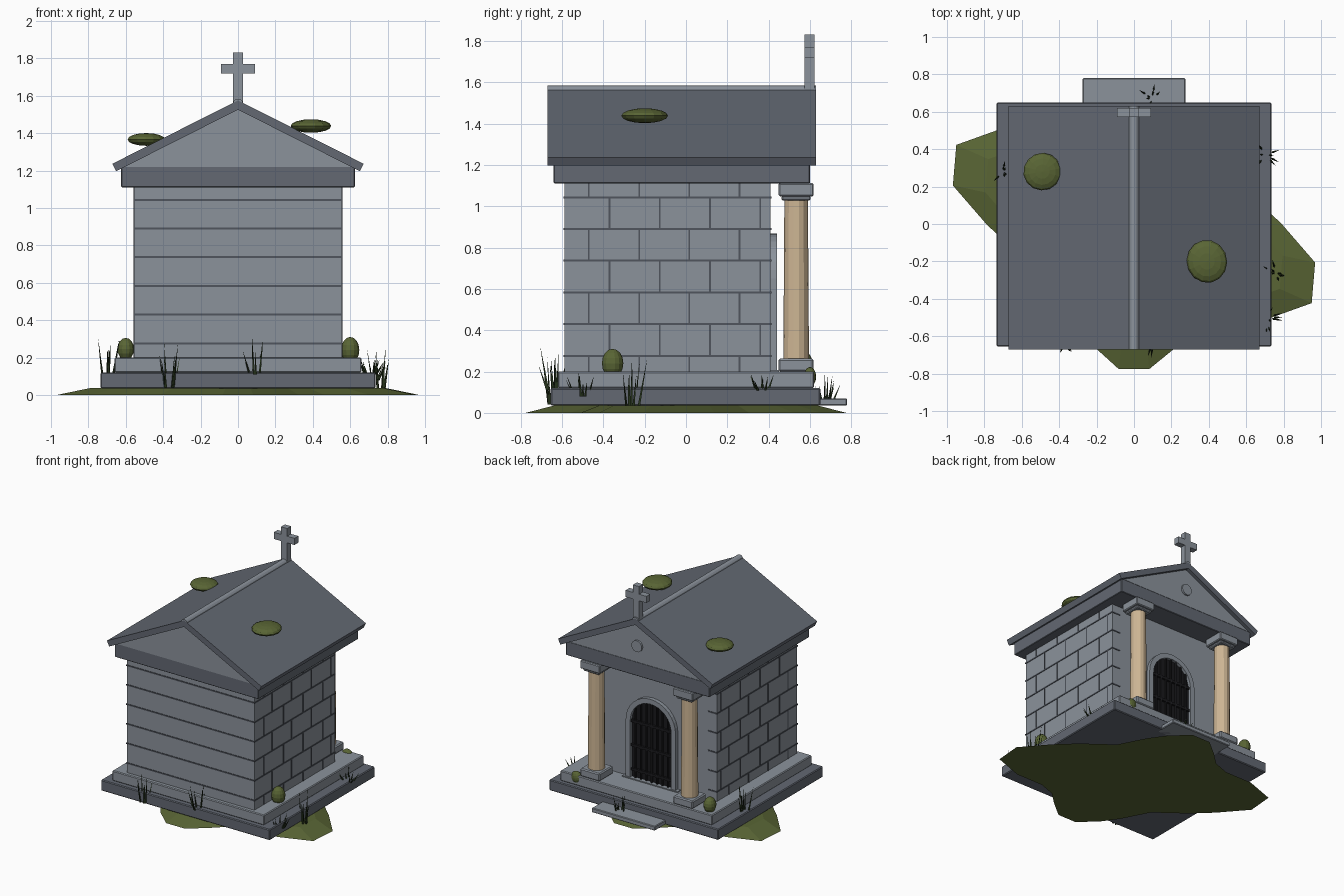
import bpy, bmesh, math, random
from mathutils import Vector, Matrix

if "Cube" in bpy.data.objects:
    bpy.data.objects.remove(bpy.data.objects["Cube"])

random.seed(4)


def mat(name, r, g, b):
    m = bpy.data.materials.new(name)
    m.diffuse_color = (r, g, b, 1)
    m.use_nodes = True
    m.node_tree.nodes["Principled BSDF"].inputs["Base Color"].default_value = m.diffuse_color
    return m


STONE = mat("stone", .26, .29, .33)
DARK = mat("dark_stone", .125, .14, .17)
JOINT = mat("joint", .08, .09, .11)
TAN = mat("sandstone", .62, .47, .30)
IRON = mat("iron", .01, .01, .012)
MOSS = mat("moss", .10, .13, .035)
GRASS = mat("grass", .02, .035, .012)


def finish(name, bm, m):
    bmesh.ops.recalc_face_normals(bm, faces=bm.faces)
    me = bpy.data.meshes.new(name)
    bm.to_mesh(me)
    bm.free()
    me.materials.append(m)
    ob = bpy.data.objects.new(name, me)
    bpy.context.collection.objects.link(ob)
    return ob


def add_box(bm, x0, x1, y0, y1, z0, z1):
    c = Vector(((x0 + x1) / 2, (y0 + y1) / 2, (z0 + z1) / 2))
    s = Matrix.Diagonal((x1 - x0, y1 - y0, z1 - z0, 1))
    bmesh.ops.create_cube(bm, size=1, matrix=Matrix.Translation(c) @ s)


def boxes(name, m, items, bevel=0):
    bm = bmesh.new()
    for b in items:
        add_box(bm, *b)
    ob = finish(name, bm, m)
    if bevel:
        mod = ob.modifiers.new("bevel", 'BEVEL')
        mod.width, mod.segments = bevel, 1
    return ob


def prism(name, m, pts, y0, y1):
    """Extrude an x-z outline along y."""
    bm = bmesh.new()
    f = bm.faces.new([bm.verts.new((x, y0, z)) for x, z in pts])
    r = bmesh.ops.extrude_face_region(bm, geom=[f])
    vs = [v for v in r["geom"] if isinstance(v, bmesh.types.BMVert)]
    bmesh.ops.translate(bm, verts=vs, vec=(0, y1 - y0, 0))
    return finish(name, bm, m)


def add_cyl(bm, p, q, r1, r2, n):
    p, q = Vector(p), Vector(q)
    d = q - p
    rot = d.to_track_quat('Z', 'Y').to_matrix().to_4x4()
    bmesh.ops.create_cone(bm, cap_ends=True, segments=n, radius1=r1, radius2=r2,
                          depth=d.length, matrix=Matrix.Translation((p + q) / 2) @ rot)


def cyl(name, m, p, q, r1, r2, n):
    bm = bmesh.new()
    add_cyl(bm, p, q, r1, r2, n)
    return finish(name, bm, m)


# mossy ground patch: point-symmetric lobed outline with sloping rim
radii = [.79, .66, .57, .52, .55, .61, .69, .78, .78, .70, .65, .69, .87, 1.04, .99] * 2
bm = bmesh.new()
rings = []
for s, z in ((1, 0), (.82, .036)):
    rings.append([bm.verts.new((s * r * math.cos(i * math.pi / 15),
                                s * r * math.sin(i * math.pi / 15), z))
                  for i, r in enumerate(radii)])
for i in range(30):
    j = (i + 1) % 30
    bm.faces.new((rings[0][i], rings[0][j], rings[1][j], rings[1][i]))
bm.faces.new(rings[0])
bm.faces.new(rings[1])
finish("ground_patch", bm, MOSS)

# stepped base
boxes("lower_plinth", DARK, [(-.735, .735, -.655, .65, .035, .12)], .006)
boxes("upper_plinth", STONE, [(-.66, .66, -.62, .62, .12, .2)], .006)
boxes("entrance_step", STONE, [(-.275, .275, .6, .78, .035, .07)], .005)
boxes("door_sill", STONE, [(-.24, .24, .35, .45, .195, .208)])

# chamber walls and masonry joints
boxes("chamber_walls", STONE, [(-.555, .555, -.588, .41, .2, 1.115)])
levels = [.275, .43, .583, .737, .89, 1.043]
strips = []
for z in levels:
    strips.append((-.55, .55, -.592, -.5, z - .005, z + .005))
    for s in (-1, 1):
        x0, x1 = sorted((s * .48, s * .559))
        strips.append((x0, x1, -.592, .414, z - .005, z + .005))
edges = [.2] + levels + [1.11]
for row in range(len(edges) - 1):
    y = -.47 if row % 2 == 0 else -.37
    while y < .38:
        for s in (-1, 1):
            x0, x1 = sorted((s * .54, s * .559))
            strips.append((x0, x1, y - .004, y + .004, edges[row], edges[row + 1]))
        y += .243
boxes("masonry_joints", JOINT, strips)

# arched door surround, leaf and iron bars
SPRING = .65


def arch(r, n=16):
    a = [(r * math.cos(math.pi * i / n), SPRING + r * math.sin(math.pi * i / n)) for i in range(n + 1)]
    return [(r, .2)] + a + [(-r, .2)]


prism("door_surround", STONE, arch(.217) + arch(.178)[::-1], .40, .44)
prism("door_leaf", IRON, arch(.18), .40, .416)
bm = bmesh.new()
for i in range(-3, 4):
    x = i * .047
    add_cyl(bm, (x, .425, .205), (x, .425, SPRING + math.sqrt(.178 ** 2 - x * x)), .008, .008, 6)
for z in (.27, .46, .65):
    add_box(bm, -.178, .178, .415, .432, z - .01, z + .01)
finish("door_bars", bm, IRON)

# columns with base and capital blocks
for side, s in (("left", -1), ("right", 1)):
    x, y = s * .405, .533
    boxes(side + "_column_base", STONE, [(x - .085, x + .085, y - .085, y + .085, .2, .262)], .008)
    cyl(side + "_column_shaft", TAN, (x, y, .26), (x, y, 1.035), .062, .057, 14)
    boxes(side + "_column_capital", STONE,
          [(x - .07, x + .07, y - .07, y + .07, 1.028, 1.05),
           (x - .085, x + .085, y - .085, y + .085, 1.048, 1.112)], .006)

# entablature, pediment, roof
boxes("entablature", DARK, [(-.625, .625, -.64, .6, 1.11, 1.222)], .004)
prism("pediment", STONE, [(-.61, 1.22), (.61, 1.22), (0, 1.53)], -.645, .6)
prism("roof", DARK, [(0, 1.575), (.672, 1.236), (.652, 1.196), (0, 1.525),
                     (-.652, 1.196), (-.672, 1.236)], -.67, .63)
cyl("ridge_cap", STONE, (0, -.67, 1.557), (0, .63, 1.557), .027, .027, 12)
cyl("pediment_disc", STONE, (0, .59, 1.35), (0, .615, 1.35), .045, .045, 16)

# cross on the gable
boxes("roof_cross", STONE, [(-.027, .027, .573, .621, 1.55, 1.83),
                            (-.09, -.027, .573, .621, 1.718, 1.77),
                            (.027, .09, .573, .621, 1.718, 1.77)])

# moss clumps: centre, radii, tilt about y, turn about z
clumps = [((-.49, .28, 1.366), (.102, .1, .034), 0, .4),
          ((.39, -.2, 1.438), (.108, .115, .036), 0, .2),
          ((.6, -.355, .24), (.05, .052, .07), 0, 0),
          ((-.6, .56, .245), (.045, .05, .06), 0, 0),
          ((.53, .6, .175), (.045, .03, .047), .3, 0)]
for i, (c, r, tilt, turn) in enumerate(clumps):
    bm = bmesh.new()
    bmesh.ops.create_uvsphere(bm, u_segments=14, v_segments=8, radius=1,
                              matrix=Matrix.Translation(c) @ Matrix.Rotation(turn, 4, 'Z')
                              @ Matrix.Rotation(tilt, 4, 'Y') @ Matrix.Diagonal((*r, 1)))
    finish("moss_clump_%d" % (i + 1), bm, MOSS)

# grass tufts: position and height
tufts = [(-.70, .28, .11, .2), (-.37, -.64, .04, .24), (.1, -.63, .11, .21),
         (.76, -.27, .03, .25), (.1, .67, .05, .14), (.7, .37, .11, .08), (.71, -.5, .08, .12)]
for i, (x, y, z, h) in enumerate(tufts):
    bm = bmesh.new()
    for k in range(9):
        a = random.uniform(0, 2 * math.pi)
        d = random.uniform(.01, .045)
        hh = h * random.uniform(.55, 1)
        ca, sa = math.cos(a), math.sin(a)
        add_cyl(bm, (x + d * ca, y + d * sa, z),
                (x + 1.9 * d * ca, y + 1.9 * d * sa, z + hh), .007, .0005, 3)
    finish("grass_tuft_%d" % (i + 1), bm, GRASS)
